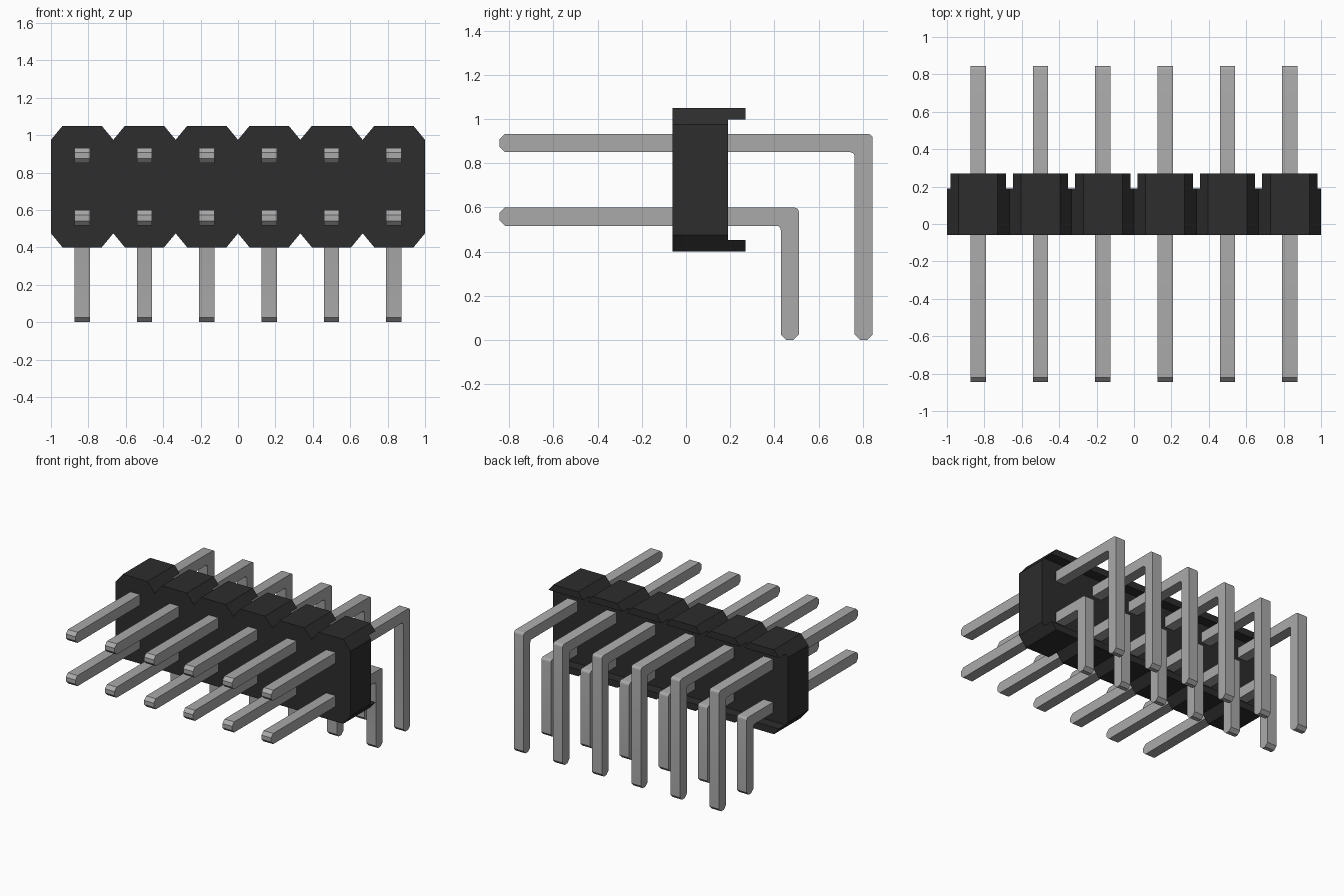
import bpy, bmesh, math
from mathutils import Vector

if "Cube" in bpy.data.objects:
    bpy.data.objects.remove(bpy.data.objects["Cube"], do_unlink=True)

COUNT = 6
PITCH = 2.0 / COUNT
CENTRES = [-1 + PITCH * (i + 0.5) for i in range(COUNT)]
Z0, Z1 = 0.40, 1.05            # housing bottom and top
CUT_X, CUT_Z = 0.062, 0.075    # corner chamfers of each cell
Y0, Y1, Y2 = -0.06, 0.19, 0.27 # front face, back face, lip end


def material(name, rgb):
    m = bpy.data.materials.new(name)
    m.use_nodes = True
    m.diffuse_color = (*rgb, 1)
    m.node_tree.nodes["Principled BSDF"].inputs["Base Color"].default_value = (*rgb, 1)
    return m


black = material("black plastic", (0.026, 0.026, 0.026))
metal = material("grey metal", (0.40, 0.40, 0.40))


def extrude_profile(name, points, step, mat, reverse_rule=None):
    """Extrude a closed 3D outline along the step vector."""
    bm = bmesh.new()
    face = bm.faces.new([bm.verts.new(p) for p in points])
    out = bmesh.ops.extrude_face_region(bm, geom=[face], use_keep_orig=True)
    moved = [v for v in out["geom"] if isinstance(v, bmesh.types.BMVert)]
    bmesh.ops.translate(bm, verts=moved, vec=step)
    bmesh.ops.recalc_face_normals(bm, faces=bm.faces[:])
    if reverse_rule:
        bm.normal_update()
        bmesh.ops.reverse_faces(bm, faces=[f for f in bm.faces if reverse_rule(f)])
    mesh = bpy.data.meshes.new(name)
    bm.to_mesh(mesh)
    bm.free()
    mesh.materials.append(mat)
    obj = bpy.data.objects.new(name, mesh)
    bpy.context.collection.objects.link(obj)
    return obj


def arc(cy, cz, r, a0, a1, n=4):
    """Points of an arc in the y-z plane, angles in degrees."""
    angles = [math.radians(a0 + (a1 - a0) * i / n) for i in range(n + 1)]
    return [(cy + r * math.cos(a), cz + r * math.sin(a)) for a in angles]


# Housing: notched outline, one chamfered cell per pin column
h = PITCH / 2
top, bottom = [(-1, Z1 - CUT_Z)], [(-1, Z0 + CUT_Z)]
for c in CENTRES:
    top += [(c - h + CUT_X, Z1), (c + h - CUT_X, Z1), (c + h, Z1 - CUT_Z)]
    bottom += [(c - h + CUT_X, Z0), (c + h - CUT_X, Z0), (c + h, Z0 + CUT_Z)]
outline = [Vector((x, Y0, z)) for x, z in top + bottom[::-1]]


# The upper notches right of the second cell are open, facing inward
def open_notch(f):
    c = f.calc_center_median()
    return c.z > Z1 - CUT_Z and abs(f.normal.x) > 0.1 and -0.5 < c.x < 0.95


extrude_profile("housing", outline, Vector((0, Y1 - Y0, 0)), black, open_notch)

# Lips along the back, above and below every cell
LIP = 0.052
wide = h - CUT_X + CUT_X * LIP / CUT_Z
narrow = h - CUT_X
for i, c in enumerate(CENTRES):
    for label, edge, inner in (("upper", Z1, Z1 - LIP), ("lower", Z0, Z0 + LIP)):
        pts = [Vector((c - wide, Y1, inner)), Vector((c - narrow, Y1, edge)),
               Vector((c + narrow, Y1, edge)), Vector((c + wide, Y1, inner))]
        extrude_profile(f"{label}_lip_{i + 1}", pts, Vector((0, Y2 - Y1, 0)), black)

# Bent pins: square bar with chamfered tips and a rounded right-angle bend
W, TIP, R = 0.082, 0.025, 0.02
FRONT = -0.845


def pin_profile(z_top, y_back):
    zb, yi = z_top - W, y_back - W
    pts = [(FRONT, zb + TIP), (FRONT, z_top - TIP), (FRONT + TIP, z_top)]
    pts += arc(y_back - R, z_top - R, R, 90, 0)
    pts += [(y_back, TIP), (y_back - TIP, 0), (yi + TIP, 0), (yi, TIP)]
    pts += arc(yi - R, zb - R, R, 0, 90)
    return pts + [(FRONT + TIP, zb)]


for i, c in enumerate(CENTRES):
    for label, z_top, y_back in (("upper", 0.932, 0.845), ("lower", 0.599, 0.511)):
        pts = [Vector((c - W / 2, y, z)) for y, z in pin_profile(z_top, y_back)]
        pin = extrude_profile(f"{label}_pin_{i + 1}", pts, Vector((W, 0, 0)), metal)
        bpy.ops.object.select_all(action="DESELECT")
        pin.select_set(True)
        bpy.context.view_layer.objects.active = pin
        bpy.ops.object.shade_smooth_by_angle(angle=math.radians(30))
